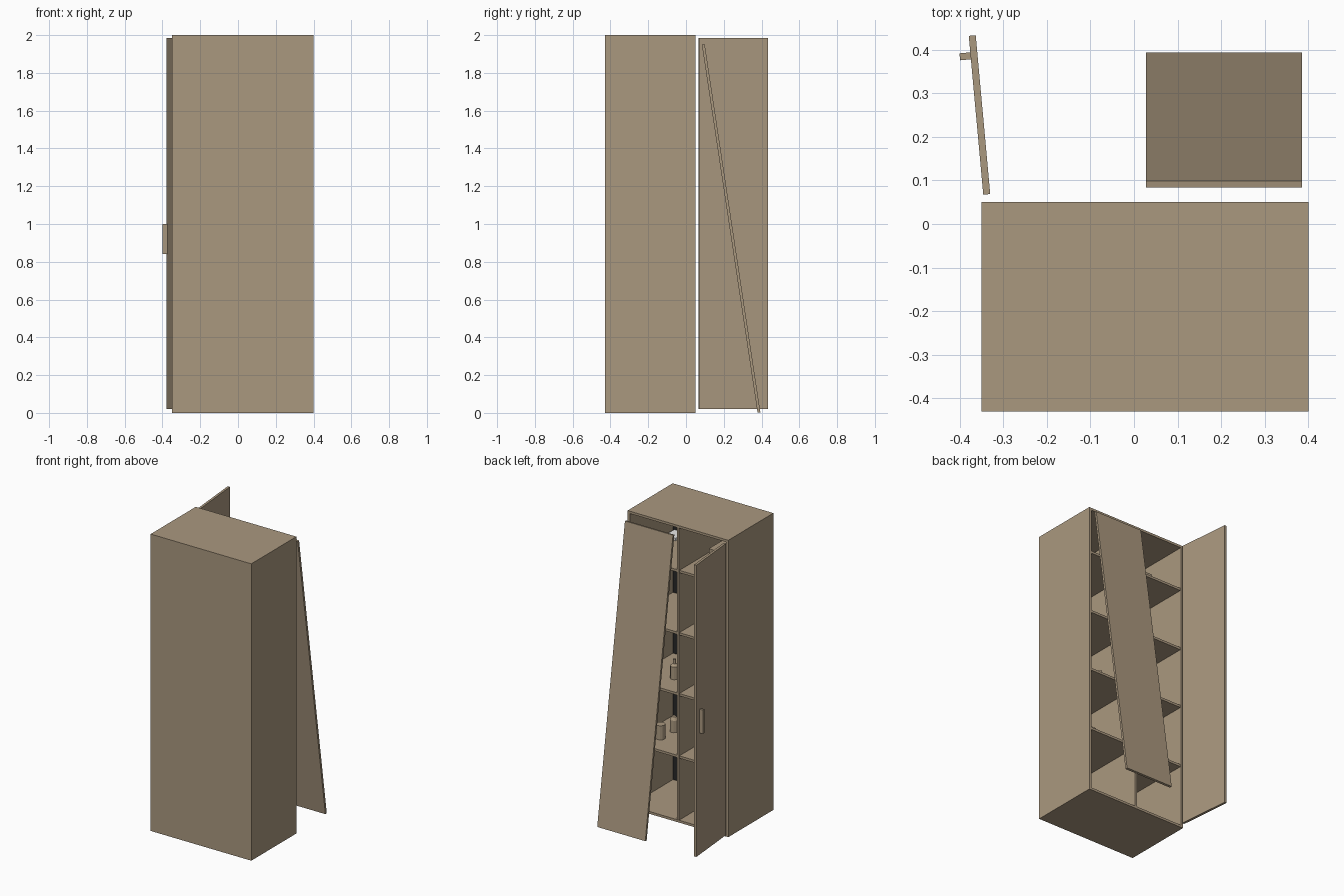
import bpy, bmesh, math
from mathutils import Matrix, Vector

if "Cube" in bpy.data.objects:
    bpy.data.objects.remove(bpy.data.objects["Cube"])


def material(name, rgb):
    m = bpy.data.materials.new(name)
    m.diffuse_color = (*rgb, 1)
    m.use_nodes = True
    m.node_tree.nodes["Principled BSDF"].inputs["Base Color"].default_value = m.diffuse_color
    return m


WOOD = material("tan wood", (0.402, 0.314, 0.212))
DARK = material("dark lining", (0.02, 0.02, 0.02))
WHITE = material("white paper", (0.85, 0.85, 0.85))


def finish(name, bm, mat):
    mesh = bpy.data.meshes.new(name)
    bmesh.ops.recalc_face_normals(bm, faces=bm.faces)
    bm.to_mesh(mesh)
    bm.free()
    mesh.materials.append(mat)
    ob = bpy.data.objects.new(name, mesh)
    bpy.context.collection.objects.link(ob)
    return ob


def box(name, lo, hi, mat=WOOD, frame=Matrix.Identity(4)):
    lo, hi = Vector(lo), Vector(hi)
    bm = bmesh.new()
    bmesh.ops.create_cube(bm, size=1)
    bmesh.ops.scale(bm, vec=hi - lo, verts=bm.verts)
    bmesh.ops.translate(bm, vec=(lo + hi) / 2, verts=bm.verts)
    bm.transform(frame)
    return finish(name, bm, mat)


def turned(name, profile, x, y, z, sides=12):
    """Lathe a (radius, height) profile into a closed vessel."""
    bm = bmesh.new()
    rings = [[bm.verts.new((x + r * math.cos(2 * math.pi * i / sides),
                            y + r * math.sin(2 * math.pi * i / sides), z + h))
              for i in range(sides)] for r, h in profile]
    for a, b in zip(rings, rings[1:]):
        for i in range(sides):
            j = (i + 1) % sides
            bm.faces.new((a[i], a[j], b[j], b[i]))
    bm.faces.new(rings[0])
    bm.faces.new(rings[-1])
    return finish(name, bm, WOOD)


# Cabinet carcass, open on the +y side
X0, X1, Y0, Y1, H, T = -0.35, 0.40, -0.43, 0.05, 2.0, 0.016
box("side_left", (X0, Y0, 0), (X0 + T, Y1, H))
box("side_right", (X1 - T, Y0, 0), (X1, Y1, H))
box("bottom_board", (X0 + T, Y0, 0), (X1 - T, Y1, T))
box("top_board", (X0 + T, Y0, H - T), (X1 - T, Y1, H))
box("closed_wall", (X0 + T, Y0, T), (X1 - T, Y0 + T, H - T))
box("wall_lining", (X0 + T, Y0 + T, T), (X1 - T, Y0 + T + 0.004, H - T), DARK)

# Divider and shelves
INNER = Y0 + T + 0.004
box("divider", (0.017, INNER, T), (0.033, Y1 - 0.002, H - T))
SHELVES = (0.44, 0.86, 1.27, 1.69)
for i, z in enumerate(SHELVES):
    for side, a, b in (("left", X0 + T, 0.017), ("right", 0.033, X1 - T)):
        box(f"shelf_{side}_{i + 1}", (a, INNER, z - T / 2), (b, Y1 - 0.004, z + T / 2))

# Open hinged door with its handle
swing = Matrix.Translation((-0.338, 0.068, 0)) @ Matrix.Rotation(math.radians(5.2), 4, "Z")
box("hinged_door", (-0.008, 0, 0.02), (0.008, 0.366, 1.985), WOOD, swing)
box("door_handle", (-0.033, 0.312, 0.84), (-0.008, 0.328, 1.0), WOOD, swing)

# Detached door leaning on the cabinet
lean = Matrix.Translation((0, 0.379, 0)) @ Matrix.Rotation(math.atan2(0.295, 1.95), 4, "X")
box("leaning_door", (0.028, 0, 0.001), (0.386, 0.015, 1.972), WOOD, lean)

# Things left on the shelves
top = T / 2
turned("bottle", [(0.026, 0), (0.026, 0.085), (0.01, 0.1), (0.01, 0.13)], 0.17, -0.12, SHELVES[1] + top)
turned("jar_large", [(0.03, 0), (0.03, 0.095)], 0.26, -0.10, SHELVES[0] + top)
turned("jar_small", [(0.026, 0), (0.026, 0.08), (0.014, 0.1)], 0.25, -0.23, SHELVES[0] + top)
box("storage_box", (-0.23, -0.25, SHELVES[3] + top), (-0.10, -0.10, SHELVES[3] + 0.13))
box("paper_stack", (0.28, -0.39, SHELVES[3] + top), (0.36, -0.29, SHELVES[3] + 0.025), WHITE)
